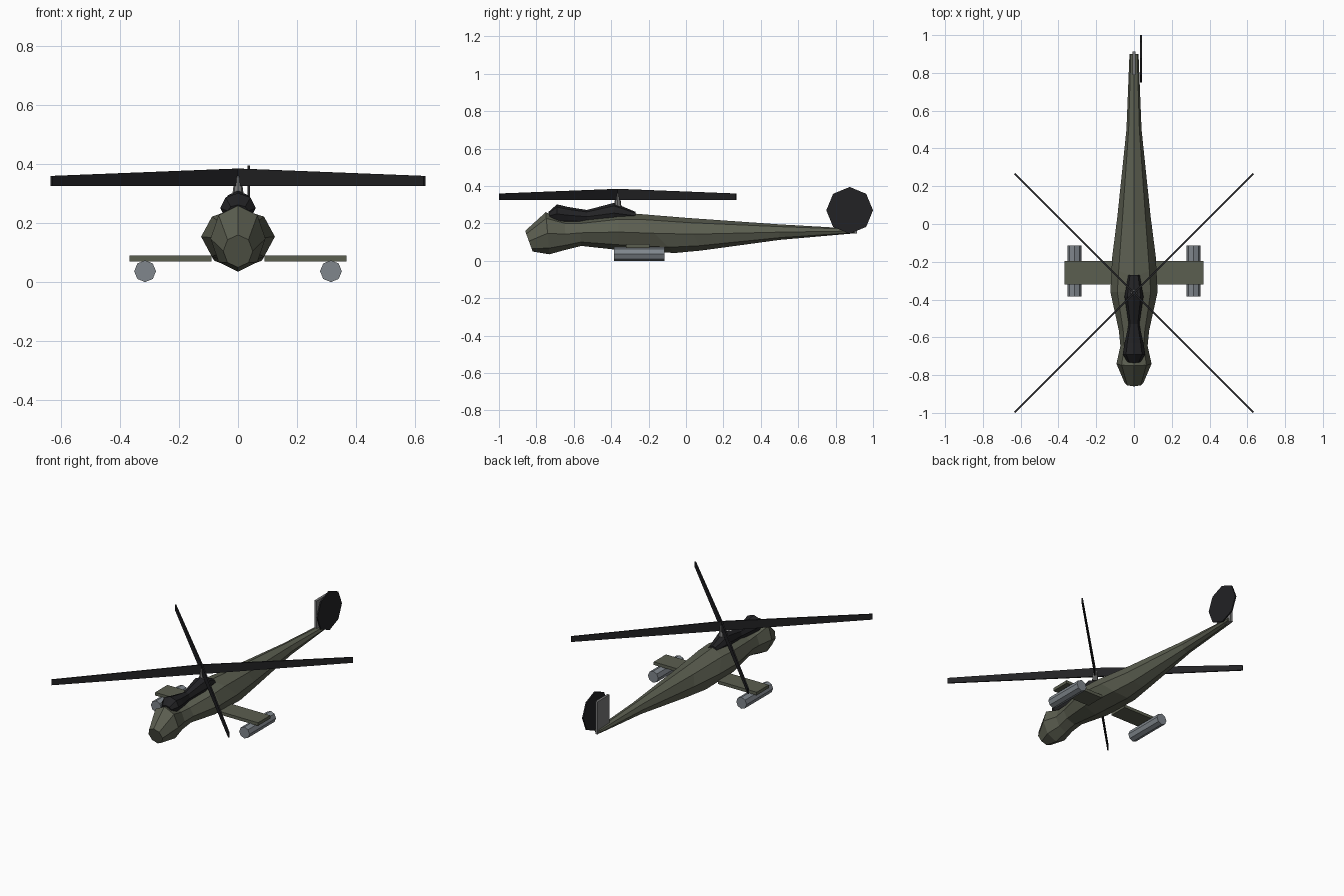
import bpy, bmesh, math
from mathutils import Matrix, Vector

if "Cube" in bpy.data.objects:
    bpy.data.objects.remove(bpy.data.objects["Cube"])


def material(name, rgb):
    m = bpy.data.materials.new(name)
    m.diffuse_color = (*rgb, 1)
    m.use_nodes = True
    m.node_tree.nodes["Principled BSDF"].inputs["Base Color"].default_value = m.diffuse_color
    return m


OLIVE = material("olive paint", (0.105, 0.112, 0.080))
BLACK = material("near black", (0.016, 0.016, 0.018))
STEEL = material("blue grey metal", (0.215, 0.240, 0.265))
GREY = material("mid grey", (0.190, 0.190, 0.190))


def finish(name, bm, mat):
    bmesh.ops.recalc_face_normals(bm, faces=bm.faces)
    me = bpy.data.meshes.new(name)
    bm.to_mesh(me)
    bm.free()
    me.materials.append(mat)
    ob = bpy.data.objects.new(name, me)
    bpy.context.collection.objects.link(ob)
    return ob


def loft(name, rings, mat, sides=8):
    """Each ring: top y, top z, bottom y, bottom z, half width."""
    bm = bmesh.new()
    loops = []
    for ty, tz, by, bz, w in rings:
        loop = []
        for i in range(sides):
            a = 2 * math.pi * i / sides
            t = (1 - math.cos(a)) / 2
            loop.append(bm.verts.new((w * math.sin(a), ty + (by - ty) * t, tz + (bz - tz) * t)))
        loops.append(loop)
    for a, b in zip(loops, loops[1:]):
        for i in range(sides):
            j = (i + 1) % sides
            bm.faces.new((a[i], a[j], b[j], b[i]))
    bm.faces.new(loops[0])
    bm.faces.new(loops[-1])
    return finish(name, bm, mat)


def box(name, lo, hi, mat):
    lo, hi = Vector(lo), Vector(hi)
    bm = bmesh.new()
    bmesh.ops.create_cube(bm, size=1, matrix=Matrix.Translation((lo + hi) / 2)
                          @ Matrix.Diagonal((*(hi - lo), 1)))
    return finish(name, bm, mat)


def cylinder(name, centre, r1, r2, depth, mat, axis="Z"):
    rot = {"Z": Matrix(), "X": Matrix.Rotation(math.pi / 2, 4, "Y"),
           "Y": Matrix.Rotation(math.pi / 2, 4, "X")}[axis]
    bm = bmesh.new()
    bmesh.ops.create_cone(bm, cap_ends=True, segments=8, radius1=r1, radius2=r2,
                          depth=depth, matrix=Matrix.Translation(centre) @ rot)
    return finish(name, bm, mat)


# Fuselage with nose, narrow neck, wide body and tapering tail boom
loft("fuselage", [
    (-0.86, 0.16, -0.82, 0.05, 0.05),
    (-0.75, 0.26, -0.73, 0.035, 0.093),
    (-0.65, 0.225, -0.64, 0.06, 0.072),
    (-0.57, 0.22, -0.56, 0.08, 0.08),
    (-0.36, 0.25, -0.36, 0.058, 0.125),
    (-0.28, 0.253, -0.06, 0.042, 0.115),
    (0.0, 0.23, 0.08, 0.055, 0.088),
    (0.50, 0.195, 0.50, 0.112, 0.04),
    (0.90, 0.172, 0.90, 0.147, 0.024),
], OLIVE)

# Dark canopy running back into the rotor fairing
loft("canopy", [
    (-0.735, 0.262, -0.725, 0.22, 0.035),
    (-0.69, 0.302, -0.69, 0.20, 0.06),
    (-0.63, 0.288, -0.63, 0.20, 0.05),
    (-0.53, 0.272, -0.53, 0.20, 0.028),
    (-0.385, 0.31, -0.385, 0.20, 0.05),
    (-0.27, 0.262, -0.27, 0.22, 0.03),
], BLACK)

# Rotor mast
MAST_Y = -0.365
cylinder("rotor_mast", (0, MAST_Y, 0.325), 0.02, 0.011, 0.07, GREY)

# Four thin upright rotor blades, tapering in height towards the tips
for k in range(4):
    ang = math.radians(45 + 90 * k)
    d = Vector((math.cos(ang), math.sin(ang), 0))
    n = Vector((-d.y, d.x, 0)) * 0.004
    bm = bmesh.new()
    sides = []
    for s in (-1, 1):
        sides.append([bm.verts.new(Vector((0, MAST_Y, z)) + d * r + n * s)
                      for r, z in ((0, 0.325), (0.894, 0.325), (0.894, 0.36), (0, 0.385))])
    bm.faces.new(sides[0])
    bm.faces.new(sides[1])
    for i in range(4):
        j = (i + 1) % 4
        bm.faces.new((sides[0][i], sides[0][j], sides[1][j], sides[1][i]))
    finish("rotor_blade", bm, BLACK)

# Stub wings and pods
for s, side in ((-1, "left"), (1, "right")):
    xs = sorted((0.09 * s, 0.367 * s))
    box(side + "_stub_wing", (xs[0], -0.32, 0.07), (xs[1], -0.195, 0.09), OLIVE)
    cylinder(side + "_pod", (0.315 * s, -0.25, 0.037), 0.037, 0.037, 0.27, STEEL, "Y")

# Tail fin and tail rotor disc
box("tail_fin", (-0.008, 0.79, 0.145), (0.008, 0.913, 0.355), GREY)
cylinder("tail_rotor", (0.037, 0.875, 0.27), 0.125, 0.125, 0.009, BLACK, "X")
